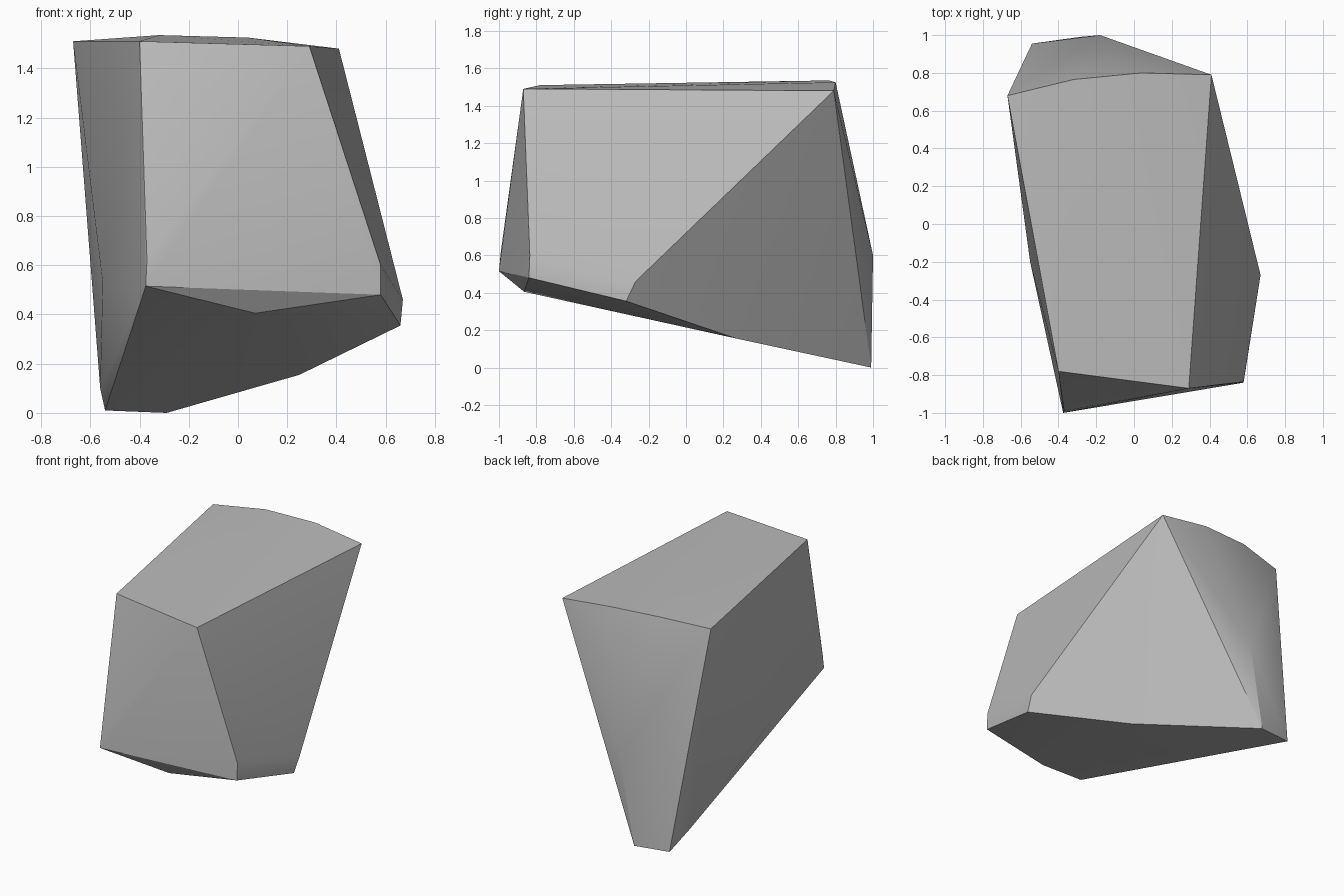
import bpy, bmesh, math
from mathutils import Vector

old = bpy.data.objects.get("Cube")
if old:
    bpy.data.objects.remove(old, do_unlink=True)

# Stone material
stone = bpy.data.materials.new("stone_grey")
stone.use_nodes = True
grey = (0.5, 0.5, 0.5, 1)
stone.diffuse_color = grey
stone.node_tree.nodes["Principled BSDF"].inputs["Base Color"].default_value = grey

# Corners of the rock, grouped by area
top = [(-.67, .68, 1.51), (-.40, -.78, 1.51), (.29, -.87, 1.49),
       (.41, .79, 1.48), (.04, .80, 1.525), (-.32, .765, 1.535)]
front = [(-.375, -1, .515), (-.37, -.99, .62), (.07, -.865, .405),
         (.58, -.84, .48), (.58, -.835, .60)]
sides = [(.67, -.27, .46), (.66, -.32, .355), (-.55, -.20, .53), (-.56, .76, .10)]
back = [(.25, .27, .155), (-.29, .99, 0), (-.54, .955, .01), (-.18, 1, .60)]

# Chiselled rock body: shell wrapped round the corners
bm = bmesh.new()
for corner in top + front + sides + back:
    bm.verts.new(Vector(corner))
hull = bmesh.ops.convex_hull(bm, input=bm.verts[:])
loose = [v for v in bm.verts if not v.link_faces]
bmesh.ops.delete(bm, geom=loose, context='VERTS')
bmesh.ops.recalc_face_normals(bm, faces=bm.faces[:])
mesh = bpy.data.meshes.new("rock")
bm.to_mesh(mesh)
bm.free()

rock = bpy.data.objects.new("rock", mesh)
bpy.context.collection.objects.link(rock)
mesh.materials.append(stone)

# Soft facets with crisp chipped edges
bpy.ops.object.select_all(action='DESELECT')
rock.select_set(True)
bpy.context.view_layer.objects.active = rock
bpy.ops.object.shade_smooth_by_angle(angle=math.radians(30))
